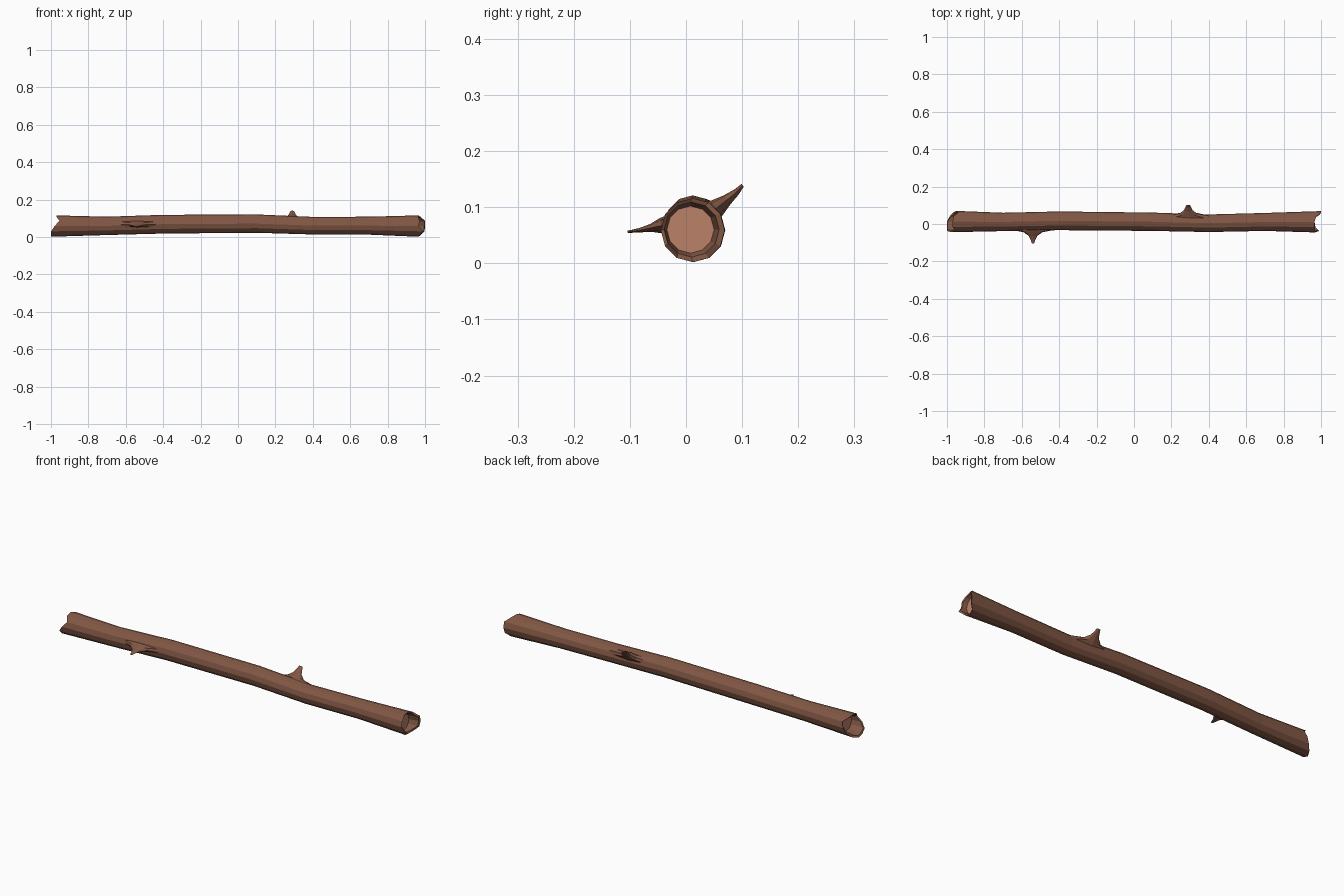
import bpy, bmesh, math
from mathutils import Vector

if "Cube" in bpy.data.objects:
    bpy.data.objects.remove(bpy.data.objects["Cube"])

def material(name, rgb):
    m = bpy.data.materials.new(name)
    m.diffuse_color = (*rgb, 1)
    m.use_nodes = True
    m.node_tree.nodes["Principled BSDF"].inputs["Base Color"].default_value = m.diffuse_color
    return m

bark = material("brown bark", (0.22, 0.095, 0.058))
wood = material("pale heartwood", (0.50, 0.225, 0.14))
SIDES = 12

def finish(bm, name):
    bmesh.ops.recalc_face_normals(bm, faces=bm.faces)
    me = bpy.data.meshes.new(name)
    bm.to_mesh(me)
    bm.free()
    me.materials.append(bark)
    me.materials.append(wood)
    ob = bpy.data.objects.new(name, me)
    bpy.context.collection.objects.link(ob)
    return ob

def ring(bm, y, z, r, xs):
    out = []
    for i in range(SIDES):
        a = 2 * math.pi * i / SIDES
        x = xs[i] if isinstance(xs, (list, tuple)) else xs
        out.append(bm.verts.new((x, y + r * math.cos(a), z + r * math.sin(a))))
    return out

def bridge(bm, a, b):
    n = len(a)
    for i in range(n):
        j = (i + 1) % n
        bm.faces.new((a[i], a[j], b[j], b[i]))

# ragged rim outlines, by angle from +y, through top, -y, bottom
left_rim = [-.95, -.94, -.965, -.97, -.97, -.955, -.98, -1, -1, -1, -.985, -.965]
right_rim = [1, 1, .975, .965, .965, .97, .968, .99, .97, .965, .975, .997]

# log: outer bark, thin rims, recessed wooden ends
bm = bmesh.new()
path = [  # x, y, z, radius
    (-.70, .011, .060, .049), (-.40, .017, .069, .050),
    (.10, .012, .072, .049), (.40, .004, .061, .047), (.70, .011, .061, .048)]
rings = [ring(bm, .013, .044 + .0, .042, -.93),
         ring(bm, .013, .060, .049, [x + .004 for x in left_rim]),
         ring(bm, .013, .059, .057, left_rim)]
for v in rings[0]:
    v.co.z += .016
rings += [ring(bm, y, z, r, x) for x, y, z, r in path]
rings += [ring(bm, .012, .059, .057, right_rim),
          ring(bm, .010, .060, .049, [x - .004 for x in right_rim]),
          ring(bm, .008, .060, .042, .945)]
for a, b in zip(rings, rings[1:]):
    bridge(bm, a, b)
for end in (rings[0], rings[-1]):
    bm.faces.new(end).material_index = 1
finish(bm, "log")

# broken twig stubs: long flared foot, pinched to a thin blunt tip
def stub(name, x, sections):
    bm = bmesh.new()
    n = 8
    d = Vector((0, sections[-1][0] - sections[0][0], sections[-1][1] - sections[0][1])).normalized()
    side = Vector((0, -d.z, d.y))
    rs = []
    for y, z, length, width in sections:
        c = Vector((x, y, z))
        rs.append([bm.verts.new(c + Vector((length, 0, 0)) * math.cos(2 * math.pi * i / n)
                                + side * width * math.sin(2 * math.pi * i / n)) for i in range(n)])
    for a, b in zip(rs, rs[1:]):
        bridge(bm, a, b)
    bm.faces.new(rs[0])
    bm.faces.new(rs[-1])
    finish(bm, name)

stub("back_twig_stub", .29, [
    (.040, .088, .130, .020), (.054, .098, .050, .017),
    (.073, .113, .024, .010), (.090, .127, .015, .006), (.101, .139, .010, .003)])
stub("front_twig_stub", -.54, [
    (-.028, .069, .135, .018), (-.044, .067, .050, .014),
    (-.063, .063, .024, .007), (-.082, .059, .013, .004), (-.104, .056, .006, .002)])
